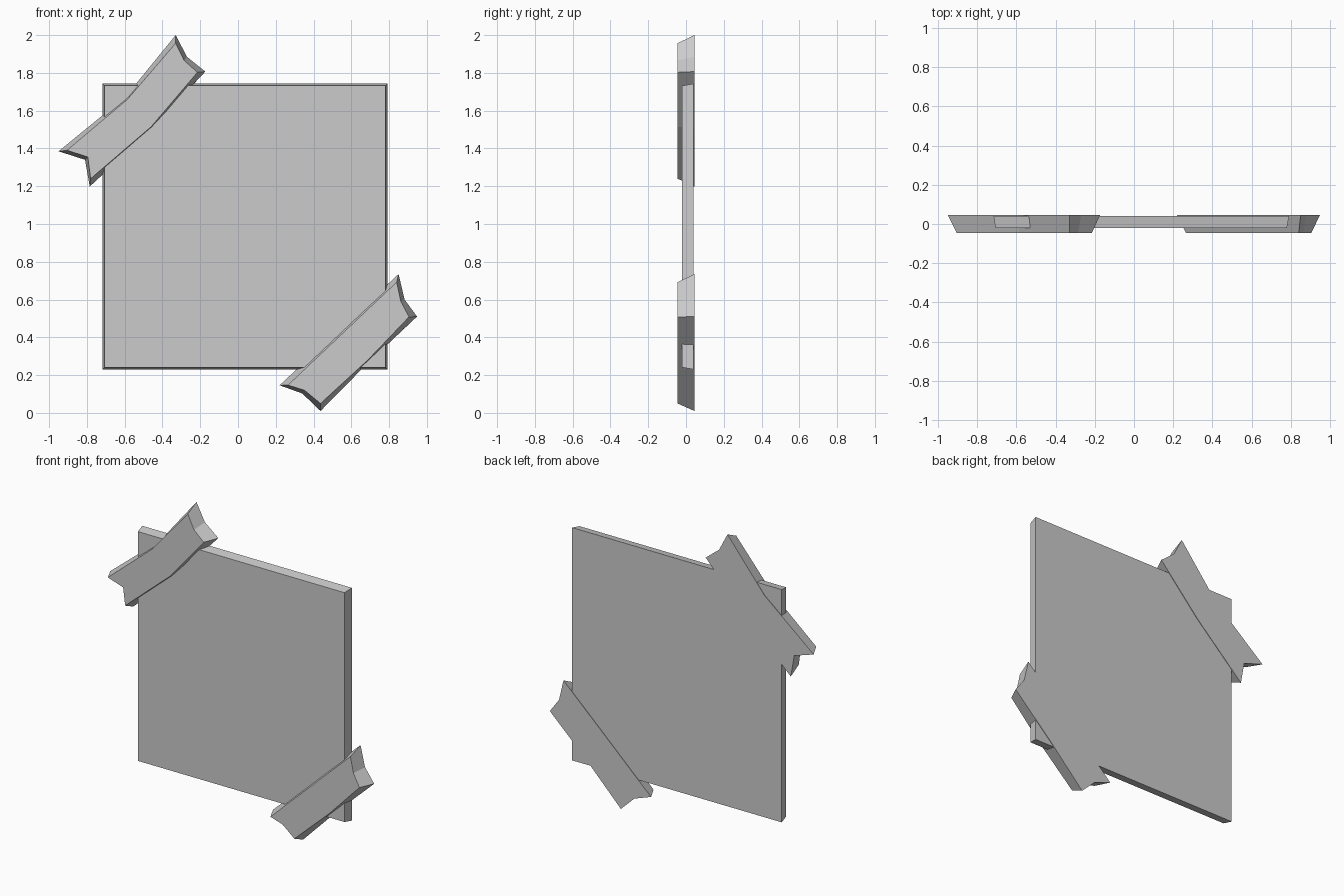
import bpy
import bmesh

cube = bpy.data.objects.get("Cube")
if cube:
    bpy.data.objects.remove(cube, do_unlink=True)

# One plain grey for every part
grey = bpy.data.materials.new("plain_grey")
grey.use_nodes = True
colour = (0.6, 0.6, 0.6, 1)
grey.diffuse_color = colour
grey.node_tree.nodes["Principled BSDF"].inputs["Base Color"].default_value = colour


def tapered_slab(name, back, front, y_back, y_front):
    """Join a back outline to a slightly smaller front outline, both (x, z)."""
    bm = bmesh.new()
    rear = [bm.verts.new((x, y_back, z)) for x, z in back]
    fore = [bm.verts.new((x, y_front, z)) for x, z in front]
    bm.faces.new(rear)
    bm.faces.new(fore[::-1])
    n = len(rear)
    for i in range(n):
        j = (i + 1) % n
        bm.faces.new((rear[i], fore[i], fore[j], rear[j]))
    bmesh.ops.recalc_face_normals(bm, faces=bm.faces)
    mesh = bpy.data.meshes.new(name)
    bm.to_mesh(mesh)
    bm.free()
    mesh.materials.append(grey)
    obj = bpy.data.objects.new(name, mesh)
    bpy.context.collection.objects.link(obj)
    return obj


def square(x0, x1, z0, z1, inset=0):
    return [(x0 + inset, z0 + inset), (x1 - inset, z0 + inset),
            (x1 - inset, z1 - inset), (x0 + inset, z1 - inset)]


# Square sheet with slightly sloping edges
sheet = (-0.717, 0.791, 0.23, 1.743)
tapered_slab("note_sheet", square(*sheet), square(*sheet, 0.011), 0.041, -0.02)

# Bent tape strip with notched ends, over the upper right-hand corner
tapered_slab(
    "upper_tape",
    [(-0.95, 1.385), (-0.595, 1.675), (-0.33, 2.0), (-0.27, 1.885),
     (-0.173, 1.807), (-0.455, 1.505), (-0.785, 1.198), (-0.81, 1.34)],
    [(-0.905, 1.39), (-0.585, 1.66), (-0.33, 1.957), (-0.285, 1.865),
     (-0.215, 1.803), (-0.46, 1.515), (-0.78, 1.24), (-0.795, 1.355)],
    0.045, -0.045)

# Straight tape strip over the lower left-hand corner
tapered_slab(
    "lower_tape",
    [(0.22, 0.146), (0.85, 0.735), (0.882, 0.6), (0.948, 0.51),
     (0.685, 0.262), (0.437, 0.01), (0.34, 0.103)],
    [(0.265, 0.147), (0.84, 0.692), (0.862, 0.59), (0.905, 0.508),
     (0.682, 0.275), (0.437, 0.05), (0.352, 0.12)],
    0.045, -0.045)
